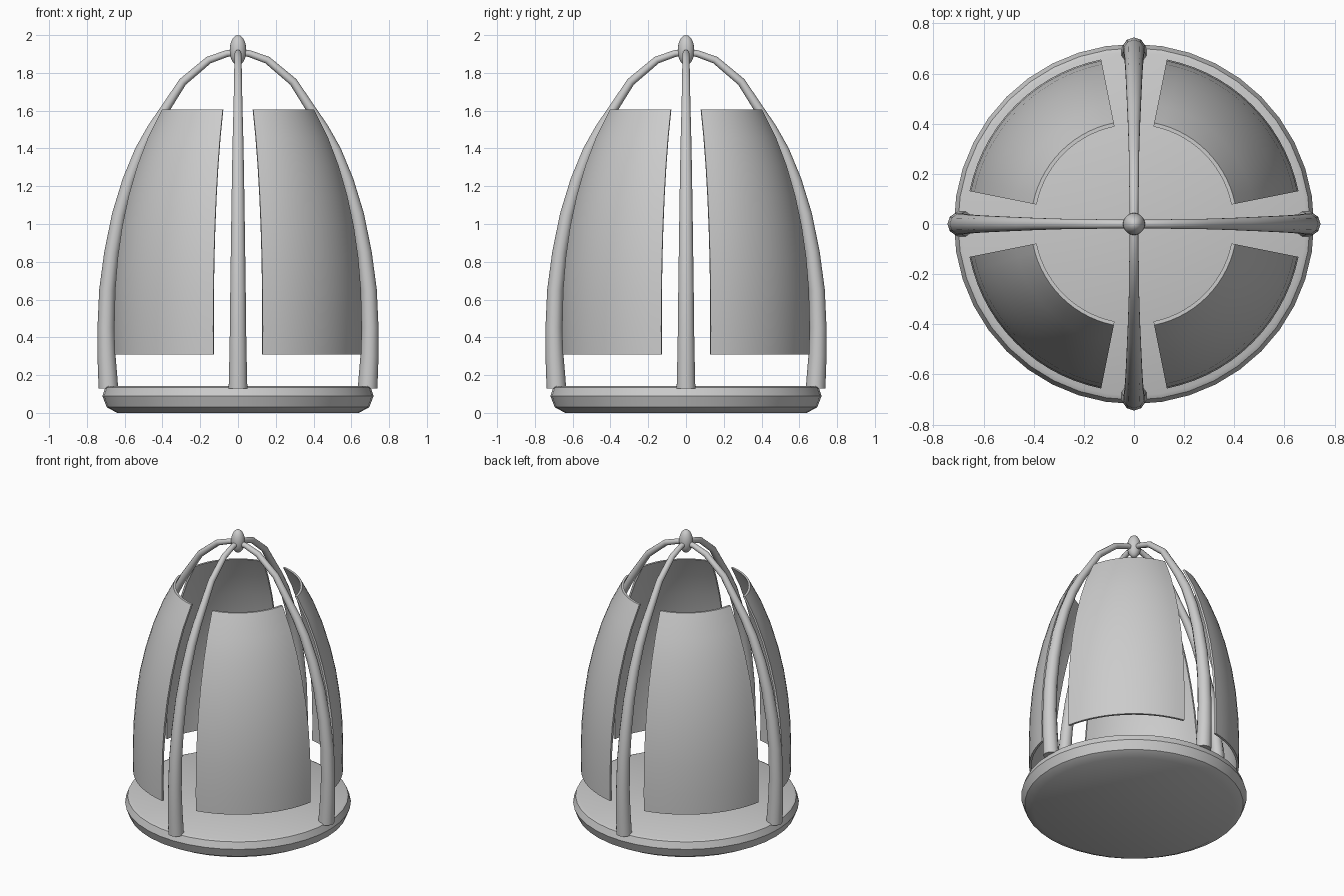
import bpy
import bmesh
from math import sin, cos, pi, radians
from mathutils import Vector, Matrix

cube = bpy.data.objects.get("Cube")
if cube:
    bpy.data.objects.remove(cube)

GREY = (0.6, 0.6, 0.6, 1)
metal = bpy.data.materials.new("light grey")
metal.use_nodes = True
metal.diffuse_color = GREY
metal.node_tree.nodes["Principled BSDF"].inputs["Base Color"].default_value = GREY


def finish(name, bm, angle=35):
    bmesh.ops.recalc_face_normals(bm, faces=bm.faces)
    mesh = bpy.data.meshes.new(name)
    bm.to_mesh(mesh)
    bm.free()
    mesh.materials.append(metal)
    ob = bpy.data.objects.new(name, mesh)
    bpy.context.collection.objects.link(ob)
    bpy.ops.object.select_all(action='DESELECT')
    ob.select_set(True)
    bpy.context.view_layer.objects.active = ob
    bpy.ops.object.shade_smooth_by_angle(angle=radians(angle))
    return ob


def loft(bm, rings, closed=True, caps=True):
    """Skin a list of point rings, optionally closing the ends."""
    rows = [[bm.verts.new(p) for p in ring] for ring in rings]
    n = len(rows[0])
    for a, b in zip(rows, rows[1:]):
        for i in range(n if closed else n - 1):
            j = (i + 1) % n
            bm.faces.new((a[i], a[j], b[j], b[i]))
    if caps:
        bm.faces.new(rows[0])
        bm.faces.new(rows[-1])


def arc(radius, z, start, end, steps):
    angles = [start + (end - start) * i / steps for i in range(steps + 1)]
    return [Vector((radius * cos(a), radius * sin(a), z)) for a in angles]


# Round base with a bevelled rim
base_profile = [(0.64, 0), (0.695, 0.03), (0.718, 0.09), (0.702, 0.135), (0.685, 0.143)]
bm = bmesh.new()
loft(bm, [arc(r, z, 0, 2 * pi, 40)[:-1] for r, z in base_profile])
finish("base", bm)

# Four tapering ribs that meet at the top: (distance out, height, thickness)
rib_path = [(0.686, 0.13, 0.052), (0.696, 0.3, 0.048), (0.699, 0.45, 0.045),
            (0.692, 0.65, 0.043), (0.668, 0.85, 0.04), (0.63, 1.05, 0.037),
            (0.578, 1.23, 0.034), (0.515, 1.39, 0.031), (0.45, 1.51, 0.028),
            (0.385, 1.61, 0.025), (0.293, 1.752, 0.022), (0.155, 1.868, 0.02),
            (0.06, 1.902, 0.018), (0, 1.91, 0.018)]
SIDES = 10
rib_rings = []
for i, (x, z, r) in enumerate(rib_path):
    before = rib_path[max(i - 1, 0)]
    after = rib_path[min(i + 1, len(rib_path) - 1)]
    along = Vector((after[0] - before[0], 0, after[1] - before[1])).normalized()
    if i == 0:
        along = Vector((0, 0, 1))
    out = Vector((along.z, 0, -along.x))
    side = Vector((0, 1, 0))
    rib_rings.append([Vector((x, 0, z)) + r * (out * cos(t) + side * sin(t))
                      for t in (2 * pi * k / SIDES for k in range(SIDES))])

for k, label in enumerate(("left", "back", "right", "front")):
    turn = Matrix.Rotation(k * pi / 2, 3, 'Z')
    bm = bmesh.new()
    loft(bm, [[turn @ p for p in ring] for ring in rib_rings])
    finish(label + "_rib", bm, 50)

# Four thin curved panels between the ribs
panel_profile = [(0.667, 0.31), (0.669, 0.45), (0.664, 0.65), (0.65, 0.82),
                 (0.625, 0.99), (0.59, 1.15), (0.543, 1.31), (0.485, 1.46), (0.411, 1.605)]
GAP = radians(11.3)
for k, label in enumerate(("back_left", "back_right", "front_right", "front_left")):
    start = k * pi / 2
    rings = []
    for r, z in panel_profile:
        outer = arc(r, z, start + GAP, start + pi / 2 - GAP, 14)
        inner = arc(r - 0.015, z, start + pi / 2 - GAP, start + GAP, 14)
        rings.append(outer + inner)
    bm = bmesh.new()
    loft(bm, rings)
    finish(label + "_panel", bm)

# Egg-shaped finial
bm = bmesh.new()
bmesh.ops.create_uvsphere(bm, u_segments=20, v_segments=12, radius=1)
bmesh.ops.scale(bm, vec=(0.044, 0.044, 0.08), verts=bm.verts)
bmesh.ops.translate(bm, vec=(0, 0, 1.92), verts=bm.verts)
finish("finial", bm, 60)
